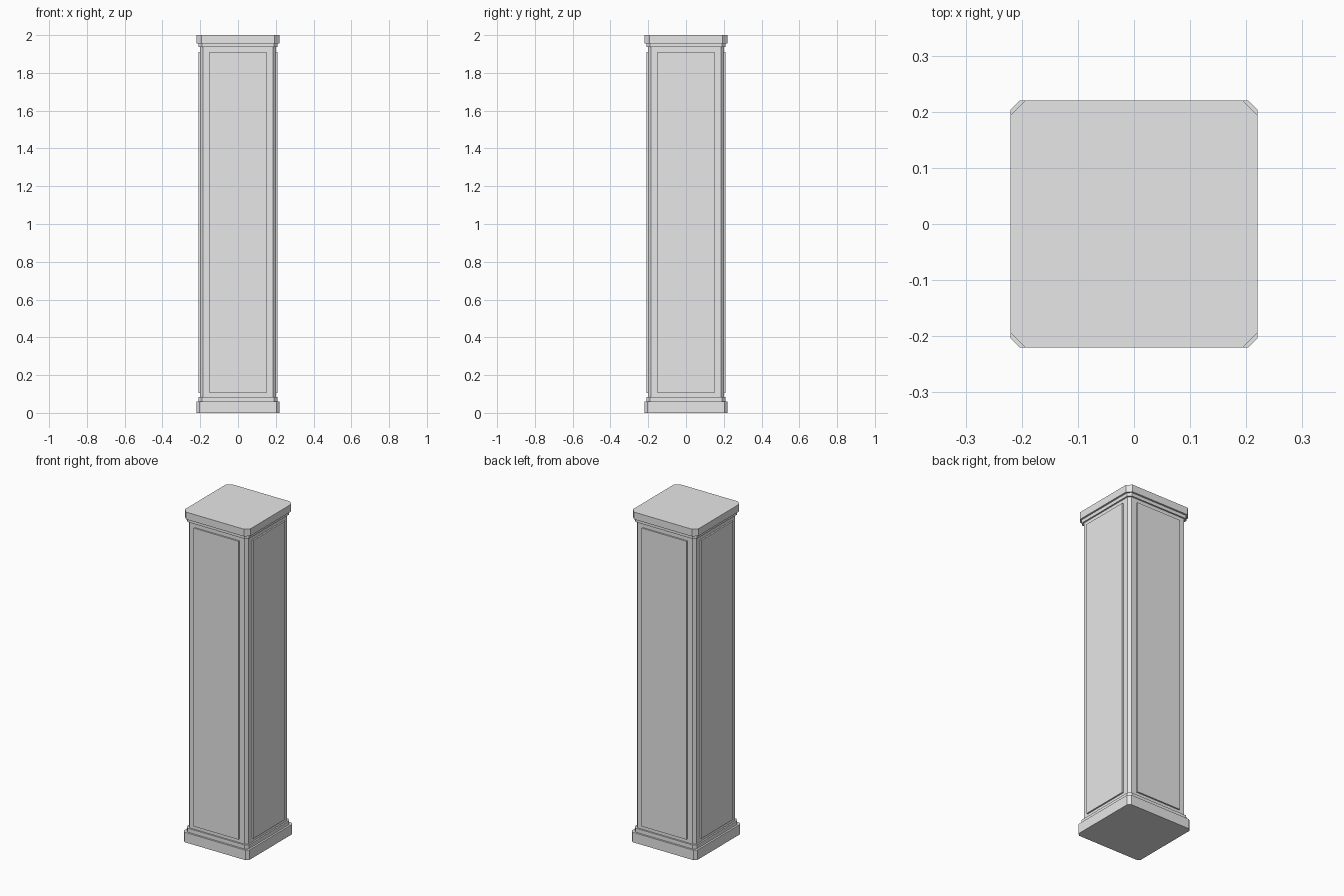
import bpy
import bmesh

cube = bpy.data.objects.get("Cube")
if cube:
    bpy.data.objects.remove(cube, do_unlink=True)

stone = bpy.data.materials.new("pale_grey")
stone.use_nodes = True
COLOUR = (0.8, 0.8, 0.8, 1)
stone.diffuse_color = COLOUR
stone.node_tree.nodes["Principled BSDF"].inputs["Base Color"].default_value = COLOUR


def block(name, half, z0, z1, chamfer):
    """Square slab with its four upright corners cut off."""
    h, c = half, half - chamfer
    outline = [(h, -c), (h, c), (c, h), (-c, h), (-h, c), (-h, -c), (-c, -h), (c, -h)]
    bm = bmesh.new()
    base = bm.faces.new([bm.verts.new((x, y, z0)) for x, y in outline])
    top = bmesh.ops.extrude_face_region(bm, geom=[base])["geom"]
    for v in top:
        if isinstance(v, bmesh.types.BMVert):
            v.co.z = z1
    bmesh.ops.recalc_face_normals(bm, faces=bm.faces)
    add_mesh(name, bm)


def panel(name, direction):
    """Thin raised panel on one side of the shaft."""
    dx, dy = direction
    bm = bmesh.new()
    bmesh.ops.create_cube(bm, size=1)
    for v in bm.verts:
        along, out, up = v.co.x * 0.30, 0.2025 + v.co.y * 0.013, 1.008 + v.co.z * 1.805
        v.co = (dx * out - dy * along, dy * out + dx * along, up)
    bmesh.ops.recalc_face_normals(bm, faces=bm.faces)
    add_mesh(name, bm)


def add_mesh(name, bm):
    mesh = bpy.data.meshes.new(name)
    bm.to_mesh(mesh)
    bm.free()
    mesh.materials.append(stone)
    bpy.context.collection.objects.link(bpy.data.objects.new(name, mesh))


# Stacked body, from the floor up
block("plinth", 0.22, 0, 0.06, 0.016)
block("lower_moulding", 0.209, 0.06, 0.084, 0.018)
block("shaft", 0.20, 0.084, 1.936, 0.016)
block("upper_moulding", 0.209, 1.936, 1.956, 0.018)
block("cap", 0.22, 1.956, 2.0, 0.026)

# Raised panels on all four sides
for side, direction in {"front": (0, -1), "back": (0, 1), "left": (1, 0), "right": (-1, 0)}.items():
    panel(side + "_panel", direction)
